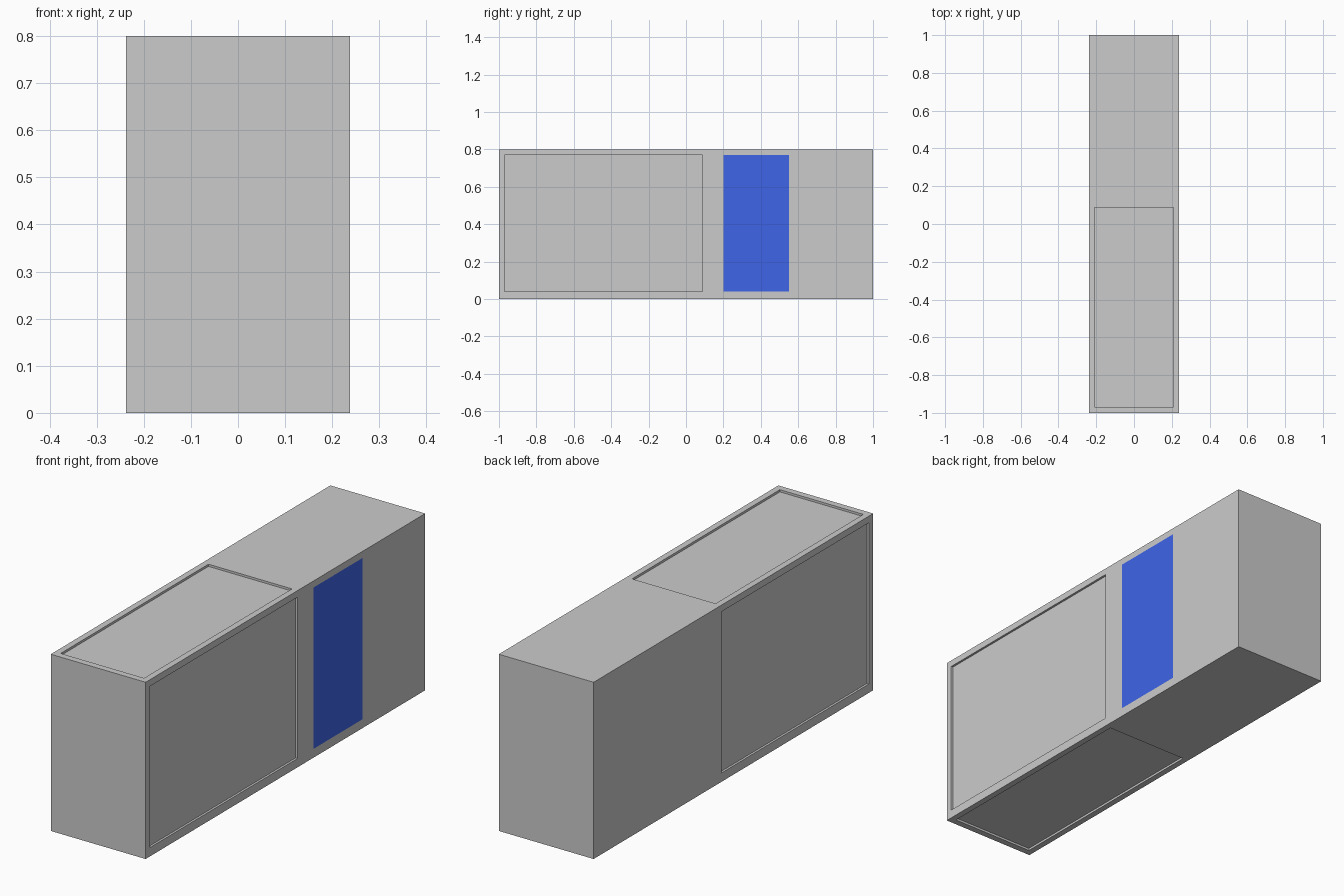
import bpy, bmesh
from mathutils import Vector

if "Cube" in bpy.data.objects:
    bpy.data.objects.remove(bpy.data.objects["Cube"])

W, L, H = 0.475, 2.0, 0.8      # cabinet size
RECESS = 0.01                  # depth of the sunken panels

bm = bmesh.new()
bmesh.ops.create_cube(bm, size=1)
for v in bm.verts:
    v.co = Vector((v.co.x * W, v.co.y * L, (v.co.z + 0.5) * H))

# Score lines that outline the panels and the blue area
scores = {0: (-0.209, 0.209), 1: (-0.97, 0.087, 0.2, 0.55), 2: (0.04, 0.77)}
for axis, values in scores.items():
    for value in values:
        co, no = Vector(), Vector()
        co[axis], no[axis] = value, 1
        bmesh.ops.bisect_plane(bm, geom=bm.verts[:] + bm.edges[:] + bm.faces[:],
                               plane_co=co, plane_no=no)
bm.normal_update()


def panel_faces(normal, y0, y1):
    """Faces on one side between y0 and y1, inside the border strip."""
    found = []
    for f in bm.faces:
        c = f.calc_center_median()
        across = abs(c.x) < 0.209 if normal.z else 0.04 < c.z < 0.77
        if f.normal.dot(normal) > 0.9 and y0 < c.y < y1 and across:
            found.append(f)
    return found


# Blue area, flush with the right side
for f in panel_faces(Vector((1, 0, 0)), 0.2, 0.55):
    f.material_index = 1

# Sunken panels on both sides, top and bottom
for n in ((1, 0, 0), (-1, 0, 0), (0, 0, 1), (0, 0, -1)):
    n = Vector(n)
    res = bmesh.ops.extrude_discrete_faces(bm, faces=panel_faces(n, -0.97, 0.087))
    verts = {v for f in res["faces"] for v in f.verts}
    bmesh.ops.translate(bm, verts=list(verts), vec=-n * RECESS)

bmesh.ops.recalc_face_normals(bm, faces=bm.faces[:])
mesh = bpy.data.meshes.new("cabinet_body")
bm.to_mesh(mesh)
bm.free()
body = bpy.data.objects.new("cabinet_body", mesh)
bpy.context.collection.objects.link(body)

for name, colour in (("grey", (0.8, 0.8, 0.8, 1)), ("blue", (0.05, 0.13, 0.8, 1))):
    mat = bpy.data.materials.new(name)
    mat.diffuse_color = colour
    mat.use_nodes = True
    mat.node_tree.nodes["Principled BSDF"].inputs["Base Color"].default_value = mat.diffuse_color
    mesh.materials.append(mat)
